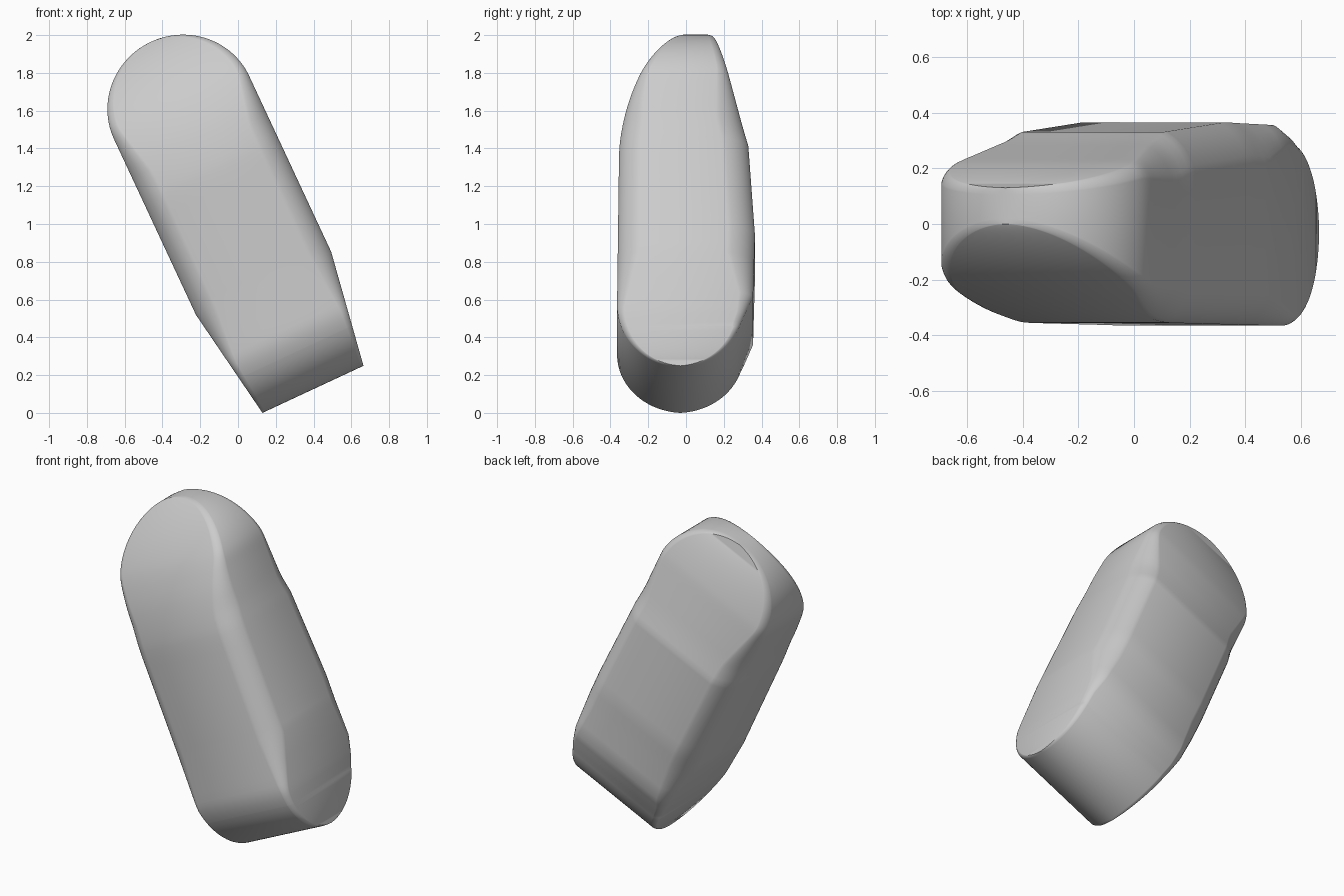
import bpy, bmesh, math
from mathutils import Matrix, Vector

cube = bpy.data.objects.get("Cube")
if cube:
    bpy.data.objects.remove(cube)

LENGTH, ARC, HALF, FOOT = 2.03, 0.385, 0.395, 0.295
TILT = math.radians(25)
CREASES = (0.4, 0.77, 1.29)


def interp(points, u):
    """Straight-line interpolation through (u, value) points."""
    for (a, p), (b, q) in zip(points, points[1:]):
        if u <= b:
            return p + (q - p) * (u - a) / (b - a)
    return points[-1][1]


# Half width along the length: tapered foot, straight body, round top
def half_width(u):
    start = LENGTH - ARC
    if u > start:
        return HALF * math.sqrt(max(0, 1 - ((u - start) / ARC) ** 2))
    return interp([(0, FOOT), (0.62, HALF), (start, HALF)], u)


def round_foot(u, reach):
    return -0.03 + reach * math.sqrt(max(0, 1 - (1 - min(u, 0.35) / 0.35) ** 2))


# Front: round foot, nearly straight body, nose curving back to the top
def front_y(u):
    if u < 0.35:
        return round_foot(u, -0.335)
    if u < 1.2:
        return interp([(0.35, -0.365), (1.2, -0.355)], u)
    t = (u - 1.2) / (LENGTH - 1.2)
    return -0.355 + 0.355 * t ** 2.1


# Back: round foot, then flat facets
def back_y(u):
    if u < 0.22:
        return round_foot(u, 0.335)
    return interp([(0.22, round_foot(0.22, 0.335)), (0.4, 0.355), (0.77, 0.365),
                   (1.29, 0.33), (LENGTH, 0.13)], u)


def chamfer(u):
    return interp([(0, 0.015), (0.3, 0.035), (0.62, 0.115), (1.4, 0.115),
                   (1.7, 0.045), (LENGTH, 0.02)], u)


# Softened chamfer from one flat to the next, as (side, depth) fractions
def corner():
    pts = []
    for i in range(9):
        a = math.pi / 2 * i / 8
        arc = Vector((1 - math.sin(a), 1 - math.cos(a)))
        flat = Vector((1 - i / 8, i / 8))
        pts.append(arc * 0.6 + flat * 0.4)
    return pts


def ring(u):
    h, f, b, c = half_width(u), front_y(u), back_y(u), chamfer(u)
    cw = min(c, h * 0.5)
    cf, cb = min(c, (b - f) * 0.4), min(c * 1.25, (b - f) * 0.4)
    if u < 0.22:
        cb = cf
    right = [(h - cw * p.x, f + cf * p.y) for p in corner()]
    right += [(h - cw * p.x, b - cb * p.y) for p in reversed(corner())]
    return right + [(-x, y) for x, y in reversed(right)]


# Ring positions, closer together at both rounded ends
levels = {round(0.35 * (1 - math.cos(math.pi / 2 * i / 20)), 5) for i in range(21)}
levels |= {round(LENGTH - ARC * (1 - math.cos(math.pi / 2 * i / 28)), 5) for i in range(29)}
levels |= {round(0.62 + 0.05 * i, 5) for i in range(21)}
levels |= {0.22, 0.48, *CREASES}
levels = sorted(levels)

bm = bmesh.new()
rings = [[bm.verts.new((x, y, u)) for x, y in ring(u)] for u in levels]
count = len(rings[0])
for low, high in zip(rings, rings[1:]):
    for i in range(count):
        j = (i + 1) % count
        bm.faces.new((low[i], low[j], high[j], high[i]))
# Crisp lines between the back facets
for u in CREASES:
    row = rings[levels.index(u)]
    edge = bm.edges.get((row[count // 2 - 1], row[count // 2]))
    edge.smooth = False
bmesh.ops.remove_doubles(bm, verts=bm.verts, dist=0.0002)
bmesh.ops.dissolve_degenerate(bm, edges=bm.edges, dist=0.0001)
bmesh.ops.recalc_face_normals(bm, faces=bm.faces)

# Lean the body over and stand it on the lower foot corner
bm.transform(Matrix.Translation((0.397, 0, 0.125)) @ Matrix.Rotation(-TILT, 4, 'Y'))
lowest = min(v.co.z for v in bm.verts)
bmesh.ops.translate(bm, verts=bm.verts, vec=(0, 0, -lowest))

mesh = bpy.data.meshes.new("leaning_capsule")
bm.to_mesh(mesh)
bm.free()
body = bpy.data.objects.new("leaning_capsule", mesh)
bpy.context.collection.objects.link(body)

grey = bpy.data.materials.new("plain_grey")
grey.use_nodes = True
grey.diffuse_color = (0.6, 0.6, 0.6, 1)
grey.node_tree.nodes["Principled BSDF"].inputs["Base Color"].default_value = (0.6, 0.6, 0.6, 1)
mesh.materials.append(grey)

bpy.ops.object.select_all(action='DESELECT')
body.select_set(True)
bpy.context.view_layer.objects.active = body
bpy.ops.object.shade_smooth_by_angle(angle=math.radians(35))
